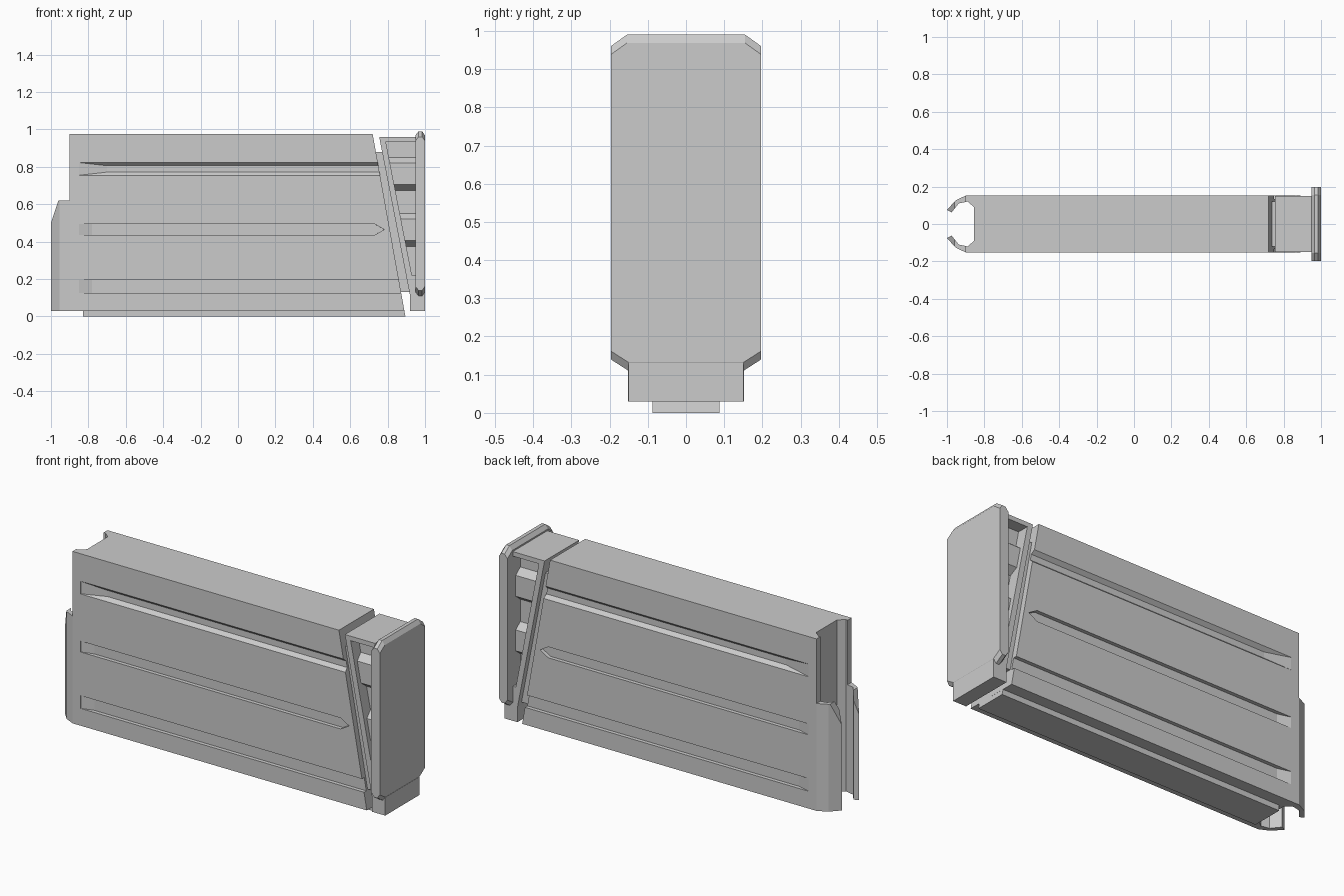
import bpy, bmesh

if "Cube" in bpy.data.objects:
    bpy.data.objects.remove(bpy.data.objects["Cube"])


def loft(name, rings):
    """Closed solid through a list of equal-length point rings."""
    bm = bmesh.new()
    vs = [[bm.verts.new(p) for p in ring] for ring in rings]
    n = len(rings[0])
    for a, b in zip(vs, vs[1:]):
        for i in range(n):
            j = (i + 1) % n
            bm.faces.new((a[i], a[j], b[j], b[i]))
    bm.faces.new(vs[0][::-1])
    bm.faces.new(vs[-1])
    bmesh.ops.recalc_face_normals(bm, faces=bm.faces)
    me = bpy.data.meshes.new(name)
    bm.to_mesh(me)
    bm.free()
    ob = bpy.data.objects.new(name, me)
    bpy.context.collection.objects.link(ob)
    return ob


def prism_y(name, pts, y0, y1):
    return loft(name, [[(x, y, z) for x, z in pts] for y in (y0, y1)])


def prism_z(name, pts, z0, z1):
    return loft(name, [[(x, y, z) for x, y in pts] for z in (z0, z1)])


def boolean(ob, tool, op):
    m = ob.modifiers.new(op, 'BOOLEAN')
    m.operation, m.solver, m.object = op, 'EXACT', tool
    bpy.context.view_layer.objects.active = ob
    bpy.ops.object.modifier_apply(modifier=m.name)
    bpy.data.objects.remove(tool)


W = 0.152  # half width of the body

# Body: plan section with open mouth, trimmed by the side outline
half = [(0.95, W), (-0.9, W), (-0.955, 0.125), (-1, 0.075),
        (-0.975, 0.062), (-0.937, 0.11), (-0.89, 0.12), (-0.855, 0.09)]
body = prism_z("magazine_body", half + [(x, -y) for x, y in reversed(half)], 0.03, 0.975)
outline = [(-1.01, 0), (-1.01, 0.47), (-0.96, 0.62), (-0.9, 0.62), (-0.9, 1),
           (0.7155, 1), (0.895, 0)]
boolean(body, prism_y("outline_tool", outline, -0.3, 0.3), 'INTERSECT')


# Side grooves: sections are (x, depth, half width, floor half width)
def groove(zc, sections, s):
    rings = []
    for x, d, hw, fw in sections:
        prof = [(W + 0.02, -hw), (W, -hw), (W - d, -fw),
                (W - d, fw), (W, hw), (W + 0.02, hw)]
        rings.append([(x, s * y, zc + z) for y, z in prof])
    boolean(body, loft("groove_tool", rings), 'DIFFERENCE')


D = 0.02
for s in (-1, 1):
    groove(0.789, [(-0.85, 0.0005, 0.035, 0.034), (-0.70, D, 0.035, 0.017),
                   (1.0, D, 0.035, 0.017)], s)
    groove(0.465, [(-0.85, 0.0005, 0.03, 0.0295), (-0.78, D, 0.03, 0.0295),
                   (0.73, D, 0.03, 0.0295), (0.78, D, 0.001, 0.0008)], s)
    groove(0.16, [(-0.85, 0.0005, 0.035, 0.0345), (-0.78, D, 0.035, 0.0345),
                  (1.0, D, 0.035, 0.0345)], s)

# Raised strip under the body
prism_y("bottom_strip", [(-0.83, 0), (-0.83, 0.032), (0.889, 0.032), (0.895, 0)],
        -0.088, 0.088)

# Neck joining body and base
prism_y("neck", [(0.725, 0.88), (0.785, 0.88), (0.925, 0.13), (0.86, 0.13)], -0.12, 0.12)

# Base wedge with foot and side pockets
base = prism_y("base_wedge", [(0.755, 0.96), (0.96, 0.96), (0.96, 0.13), (1, 0.13),
                              (1, 0.03), (0.92, 0.03), (0.92, 0.11)], -0.15, 0.15)
pocket = [(0.79, 0.935), (0.949, 0.935), (0.949, 0.22), (0.93, 0.22)]
for s in (-1, 1):
    boolean(base, prism_y("pocket_tool", pocket, s * 0.085, s * 0.2), 'DIFFERENCE')

# Chamfered blocks across the pockets
for i, z in enumerate((0.67, 0.37)):
    side = [(0.08, z), (0.125, z + 0.035), (0.125, z + 0.15), (0.08, z + 0.185)]
    prof = side + [(-y, h) for y, h in reversed(side)]
    loft(f"pocket_block_{i + 1}",
         [[(0.78 + (0.935 - h) * 0.196, y, h) for y, h in prof],
          [(0.955, y, h) for y, h in prof]])


# End plate with clipped corners and bevelled top and bottom
def plate_ring(x, d):
    side = [(0.15, 0.11 + d), (0.197, 0.14 + d), (0.197, 0.96 - d), (0.155, 0.99 - d)]
    return [(x, y, z) for y, z in side + [(-y, z) for y, z in reversed(side)]]


loft("end_plate", [plate_ring(x, d) for x, d in
                   ((0.948, 0.022), (0.965, 0), (0.985, 0), (1.0, 0.022))])
